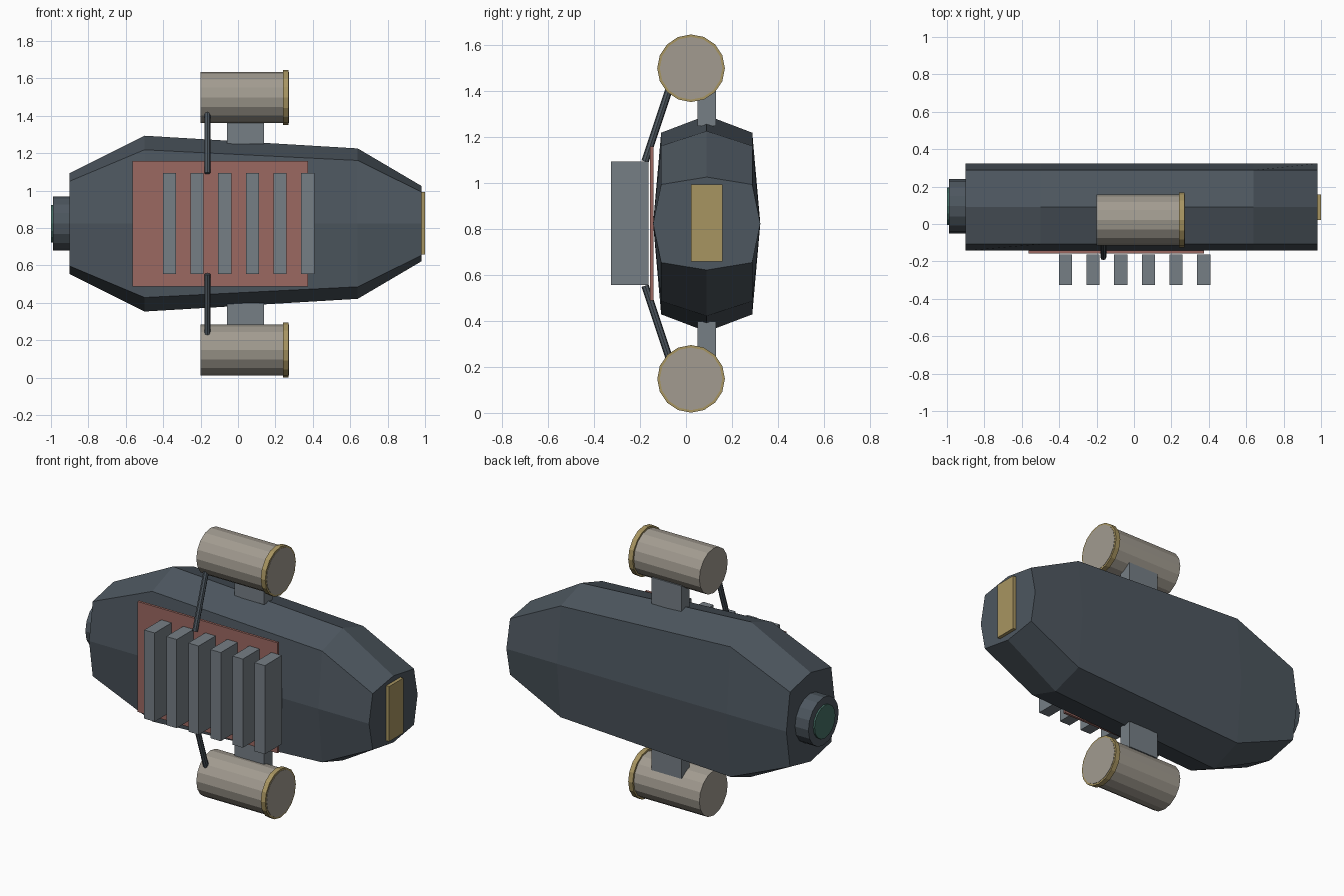
import bpy, bmesh, math
from mathutils import Vector

if "Cube" in bpy.data.objects:
    bpy.data.objects.remove(bpy.data.objects["Cube"])

CY, CZ = 0.09, 0.823   # hull axis


def material(name, rgb):
    m = bpy.data.materials.new(name)
    m.diffuse_color = (*rgb, 1)
    m.use_nodes = True
    m.node_tree.nodes["Principled BSDF"].inputs["Base Color"].default_value = m.diffuse_color
    return m


SLATE = material("slate", (0.075, 0.095, 0.115))
STEEL = material("steel", (0.18, 0.21, 0.235))
RUST = material("rust", (0.33, 0.14, 0.12))
GOLD = material("gold", (0.39, 0.30, 0.12))
PALE = material("pale", (0.36, 0.33, 0.28))
TEAL = material("teal", (0.06, 0.16, 0.13))


def make(name, bm, mat):
    bmesh.ops.recalc_face_normals(bm, faces=bm.faces)
    me = bpy.data.meshes.new(name)
    bm.to_mesh(me)
    bm.free()
    me.materials.append(mat)
    ob = bpy.data.objects.new(name, me)
    bpy.context.collection.objects.link(ob)
    return ob


def box(name, lo, hi, mat):
    bm = bmesh.new()
    bmesh.ops.create_cube(bm, size=1)
    for v in bm.verts:
        v.co = [(a + b) / 2 + c * (b - a) for a, b, c in zip(lo, hi, v.co)]
    return make(name, bm, mat)


def rod(name, a, b, r, mat, sides=16):
    a, b = Vector(a), Vector(b)
    d = b - a
    bm = bmesh.new()
    bmesh.ops.create_cone(bm, cap_ends=True, segments=sides,
                          radius1=r, radius2=r, depth=d.length)
    rot = d.to_track_quat('Z', 'Y')
    for v in bm.verts:
        v.co = rot @ v.co + (a + b) / 2
    return make(name, bm, mat)


# hull: eight-sided section lofted along x, constant width, varying height
section = [(0, 1), (0.198, 0.84), (0.233, 0), (0.198, -0.84),
           (0, -1), (-0.198, -0.84), (-0.233, 0), (-0.198, 0.84)]
bm = bmesh.new()
rings = [[bm.verts.new((x, CY + y, CZ + z * h)) for y, z in section]
         for x, h in [(-0.90, 0.27), (-0.50, 0.47), (0.64, 0.402), (0.98, 0.202)]]
for p, q in zip(rings, rings[1:]):
    for i in range(8):
        j = (i + 1) % 8
        bm.faces.new((p[i], p[j], q[j], q[i]))
bm.faces.new(rings[0])
bm.faces.new(rings[-1])
make("hull", bm, SLATE)

# nose plate, rear nozzle and lens
box("nose_plate", (0.96, 0.022, 0.658), (1.0, 0.158, 0.992), GOLD)
rod("rear_nozzle", (-0.99, CY + 0.005, CZ), (-0.88, CY + 0.005, CZ), 0.145, SLATE)
rod("rear_lens", (-1.0, CY + 0.005, CZ), (-0.97, CY + 0.005, CZ), 0.10, TEAL)

# side panel with cooling fins
box("radiator_panel", (-0.565, -0.157, 0.488), (0.375, -0.142, 1.158), RUST)
for i in range(6):
    x = -0.402 + 0.148 * i
    box(f"radiator_fin_{i + 1}", (x, -0.325, 0.555), (x + 0.07, -0.163, 1.093), STEEL)

# upper and lower pods with collar, pylon and brace
for tag, s in (("upper", 1), ("lower", -1)):
    z = CZ + s * 0.675
    rod(f"{tag}_pod", (-0.20, 0.022, z), (0.272, 0.022, z), 0.136, PALE)
    rod(f"{tag}_pod_collar", (0.24, 0.022, z), (0.27, 0.022, z), 0.147, GOLD)
    z0, z1 = sorted((CZ + s * 0.425, CZ + s * 0.585))
    box(f"{tag}_pylon", (-0.06, 0.05, z0), (0.14, 0.13, z1), STEEL)
    rod(f"{tag}_brace", (-0.164, -0.178, CZ + s * 0.27),
        (-0.164, -0.068, CZ + s * 0.60), 0.016, SLATE, 8)
